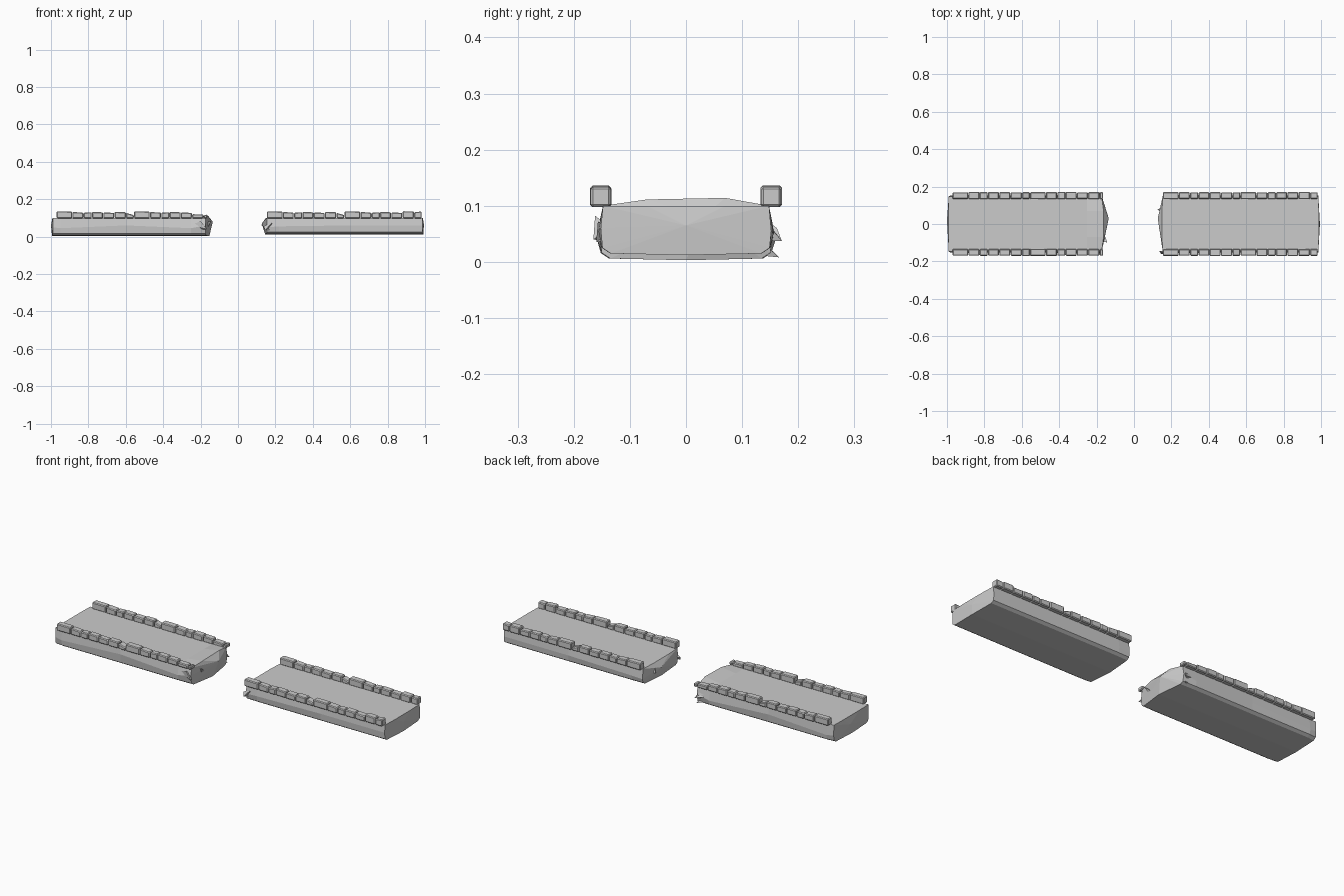
import bpy, bmesh, random
from mathutils import Vector

random.seed(4)
cube = bpy.data.objects.get("Cube")
if cube:
    bpy.data.objects.remove(cube, do_unlink=True)

stone = bpy.data.materials.new("grey_stone")
stone.use_nodes = True
GREY = (0.6, 0.6, 0.6, 1)
stone.diffuse_color = GREY
stone.node_tree.nodes["Principled BSDF"].inputs["Base Color"].default_value = GREY


def finish(name, bm):
    bmesh.ops.recalc_face_normals(bm, faces=bm.faces)
    mesh = bpy.data.meshes.new(name)
    bm.to_mesh(mesh)
    bm.free()
    mesh.materials.append(stone)
    obj = bpy.data.objects.new(name, mesh)
    bpy.context.collection.objects.link(obj)
    return obj


# Road slab lofted through stations: (x, waist half width, foot half width, waist z, bow)
def slab(name, stations, bottom, start_tip, end_tip, lip):
    bm = bmesh.new()
    rings = []
    for i, (x, waist, foot, mid, bow) in enumerate(stations):
        last = lip if i == len(stations) - 1 else 0
        outline = [(-0.148, 0.1), (-waist, mid), (-foot, bottom + 0.01),
                   (-foot + 0.015, bottom), (0, bottom - 0.003),
                   (foot - 0.015, bottom), (foot, bottom + 0.01),
                   (waist, mid - 0.005), (0.148, 0.1),
                   (0.07, 0.1 + last), (-0.07, 0.1 + last * 0.8)]
        rings.append([bm.verts.new((x + bow * (1 - abs(y) / 0.16), y, z))
                      for y, z in outline])
    for a, b in zip(rings, rings[1:]):
        for k in range(len(a)):
            n = (k + 1) % len(a)
            bm.faces.new((a[k], a[n], b[n], b[k]))
    # Each end is a fan of facets around an off-centre tip
    for ring, tip in ((rings[0], start_tip), (rings[-1], end_tip)):
        peak = bm.verts.new(tip)
        for k in range(len(ring)):
            bm.faces.new((ring[k], ring[(k + 1) % len(ring)], peak))
    return finish(name, bm)


slab("right_road_slab",
     [(-0.99, 0.15, 0.146, 0.05, -0.004), (-0.95, 0.156, 0.15, 0.045, 0),
      (-0.6, 0.15, 0.15, 0.06, 0), (-0.25, 0.16, 0.152, 0.045, 0),
      (-0.175, 0.156, 0.15, 0.06, 0.022)],
     0.006, (-1.0, 0.02, 0.06), (-0.135, 0.03, 0.08), 0.014)
slab("left_road_slab",
     [(0.155, 0.152, 0.148, 0.05, -0.01), (0.22, 0.156, 0.15, 0.055, 0),
      (0.6, 0.152, 0.15, 0.06, 0), (0.985, 0.152, 0.149, 0.06, 0.006)],
     0.015, (0.127, 0.03, 0.07), (0.994, 0.0, 0.065), 0)


# One kerb stone: a bevelled block whose top slopes from one end to the other
def kerb_stone(name, x0, x1, y, top0, top1):
    bm = bmesh.new()
    bmesh.ops.create_cube(bm, size=1)
    width = 0.036 + random.uniform(-0.002, 0.003)
    for v in bm.verts:
        top = top0 if v.co.x < 0 else top1
        v.co = Vector((x0 if v.co.x < 0 else x1, y + v.co.y * width,
                       top if v.co.z > 0 else 0.098))
    bmesh.ops.bevel(bm, geom=bm.edges[:], offset=0.004, segments=1, affect='EDGES')
    return finish(name, bm)


# Repeating run of stones: (length, top at start, top at end)
RUN = [(0.085, 0.135, 0.134), (0.06, 0.132, 0.128), (0.045, 0.128, 0.13),
       (0.06, 0.132, 0.13), (0.06, 0.129, 0.127), (0.062, 0.132, 0.131),
       (0.043, 0.127, 0.115)]

for label, start, stop in (("right", -0.97, -0.165), ("left", 0.155, 0.982)):
    for side, y in (("front", -0.152), ("back", 0.152)):
        x = start
        for i, (length, top0, top1) in enumerate(RUN * 2):
            end = min(x + length - 0.002, stop)
            if end - x > 0.015:
                # The broken end crumbles away, the clean end stays tall
                if i > 11:
                    drop = 0.012 if label == "right" else -0.004
                    top0, top1 = top0 - drop, 0.13 - drop
                kerb_stone(f"{label}_{side}_kerb_stone_{i + 1}", x, end, y, top0, top1)
            x += length


# Jagged shards sticking out of the broken ends
def shard(name, base, tip, size):
    bm = bmesh.new()
    bx, by, bz = base
    foot = [bm.verts.new((bx + dx * size, by + dy * size, bz + dz * size))
            for dx, dy, dz in ((-2, 0, 0), (0, -0.5, 0.8), (0.6, 0.5, 0), (0, 0, -0.8))]
    peak = bm.verts.new(tip)
    for k in range(4):
        bm.faces.new((foot[k], foot[(k + 1) % 4], peak))
    bm.faces.new(foot)
    return finish(name, bm)


shard("right_back_shard", (-0.2, 0.148, 0.06), (-0.17, 0.171, 0.037), 0.028)
shard("right_back_foot_shard", (-0.2, 0.14, 0.025), (-0.175, 0.166, 0.008), 0.018)
shard("right_front_shard", (-0.2, -0.148, 0.06), (-0.165, -0.165, 0.04), 0.028)
shard("right_end_shard", (-0.165, -0.08, 0.06), (-0.143, -0.1, 0.085), 0.02)
shard("left_front_shard", (0.18, -0.146, 0.055), (0.145, -0.16, 0.035), 0.022)
shard("left_end_shard", (0.165, 0.08, 0.06), (0.135, 0.07, 0.08), 0.02)
